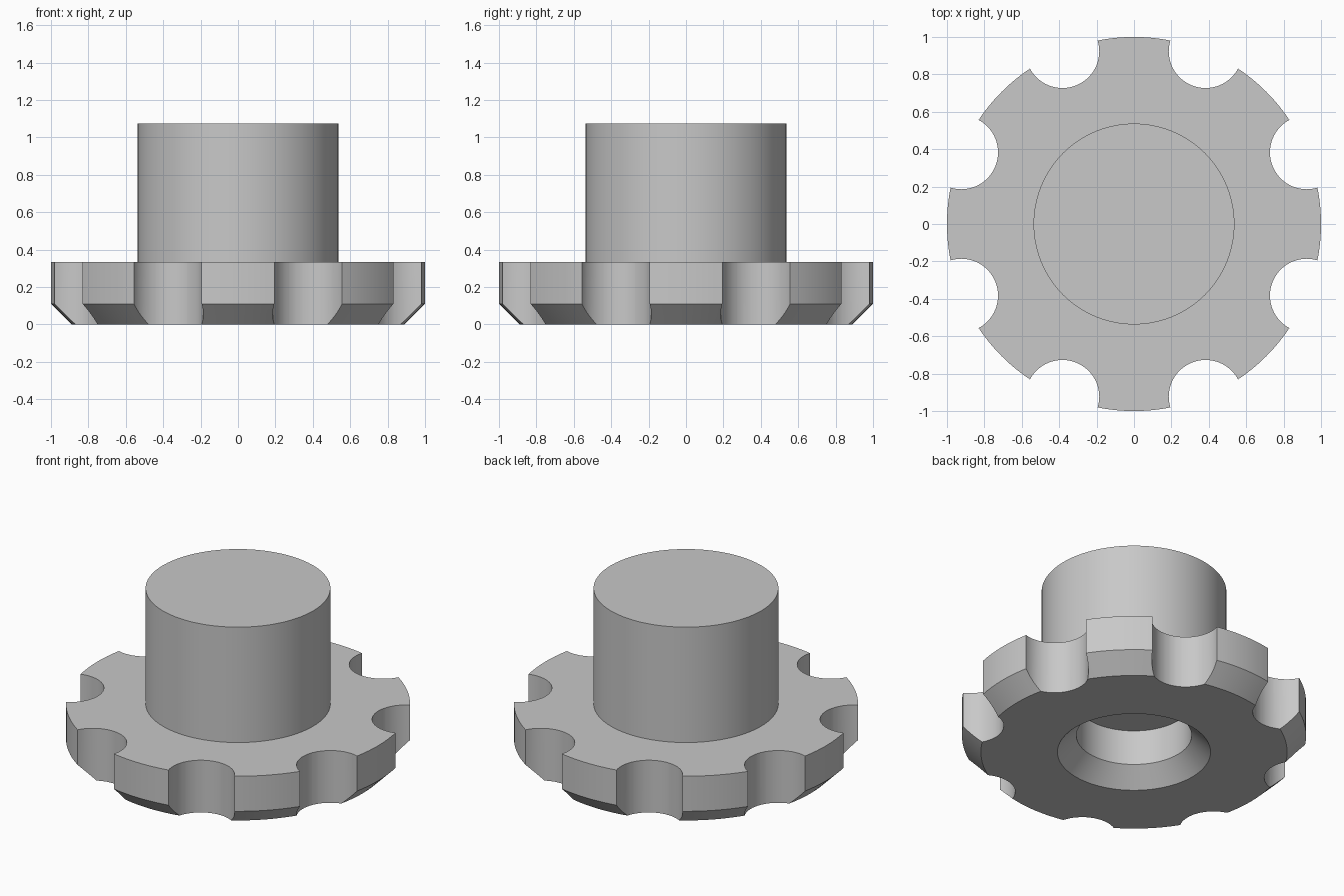
import bpy, bmesh, math
from mathutils import Matrix, Vector

default = bpy.data.objects.get("Cube")
if default:
    bpy.data.objects.remove(default, do_unlink=True)

grey = bpy.data.materials.new("plain_grey")
grey.use_nodes = True
color = (0.58, 0.58, 0.58, 1)
grey.diffuse_color = color
grey.node_tree.nodes["Principled BSDF"].inputs["Base Color"].default_value = color


def make_object(name, bm):
    mesh = bpy.data.meshes.new(name)
    bmesh.ops.recalc_face_normals(bm, faces=bm.faces)
    bm.to_mesh(mesh)
    bm.free()
    obj = bpy.data.objects.new(name, mesh)
    bpy.context.collection.objects.link(obj)
    mesh.materials.append(grey)
    return obj


def lathe(name, profile, steps=128):
    """Revolve (radius, height) points around the z axis."""
    bm = bmesh.new()
    verts = [bm.verts.new((r, 0, z)) for r, z in profile]
    edges = [bm.edges.new(pair) for pair in zip(verts, verts[1:])]
    bmesh.ops.spin(bm, geom=verts + edges, cent=(0, 0, 0), axis=(0, 0, 1),
                   angle=math.tau, steps=steps, use_duplicate=False)
    bmesh.ops.remove_doubles(bm, verts=bm.verts, dist=1e-4)
    return make_object(name, bm)


# Solid hub on a chamfered flange, with a countersunk blind bore underneath
flange_top, hub_top, chamfer = 0.335, 1.075, 0.11
hub_r, bore_r = 0.537, 0.335
knob = lathe("knob_body", [
    (0, flange_top), (bore_r, flange_top), (bore_r, chamfer),
    (bore_r + chamfer, 0), (1 - chamfer, 0), (1, chamfer),
    (1, flange_top), (hub_r, flange_top), (hub_r, hub_top), (0, hub_top)])

# Eight round finger grooves centred on the rim
bm = bmesh.new()
for i in range(8):
    angle = math.tau * (i + 0.5) / 8
    place = Matrix.Translation(Vector((math.cos(angle), math.sin(angle), 0.15)))
    bmesh.ops.create_cone(bm, cap_ends=True, segments=64, radius1=0.197,
                          radius2=0.197, depth=1, matrix=place)
cutter = make_object("groove_cutter", bm)
cutter.hide_render = True

cut = knob.modifiers.new("grooves", 'BOOLEAN')
cut.operation = 'DIFFERENCE'
cut.solver = 'EXACT'
cut.object = cutter
bpy.ops.object.select_all(action='DESELECT')
knob.select_set(True)
bpy.context.view_layer.objects.active = knob
bpy.ops.object.modifier_apply(modifier=cut.name)
bpy.data.objects.remove(cutter, do_unlink=True)

bpy.ops.object.shade_smooth_by_angle(angle=math.radians(25))
